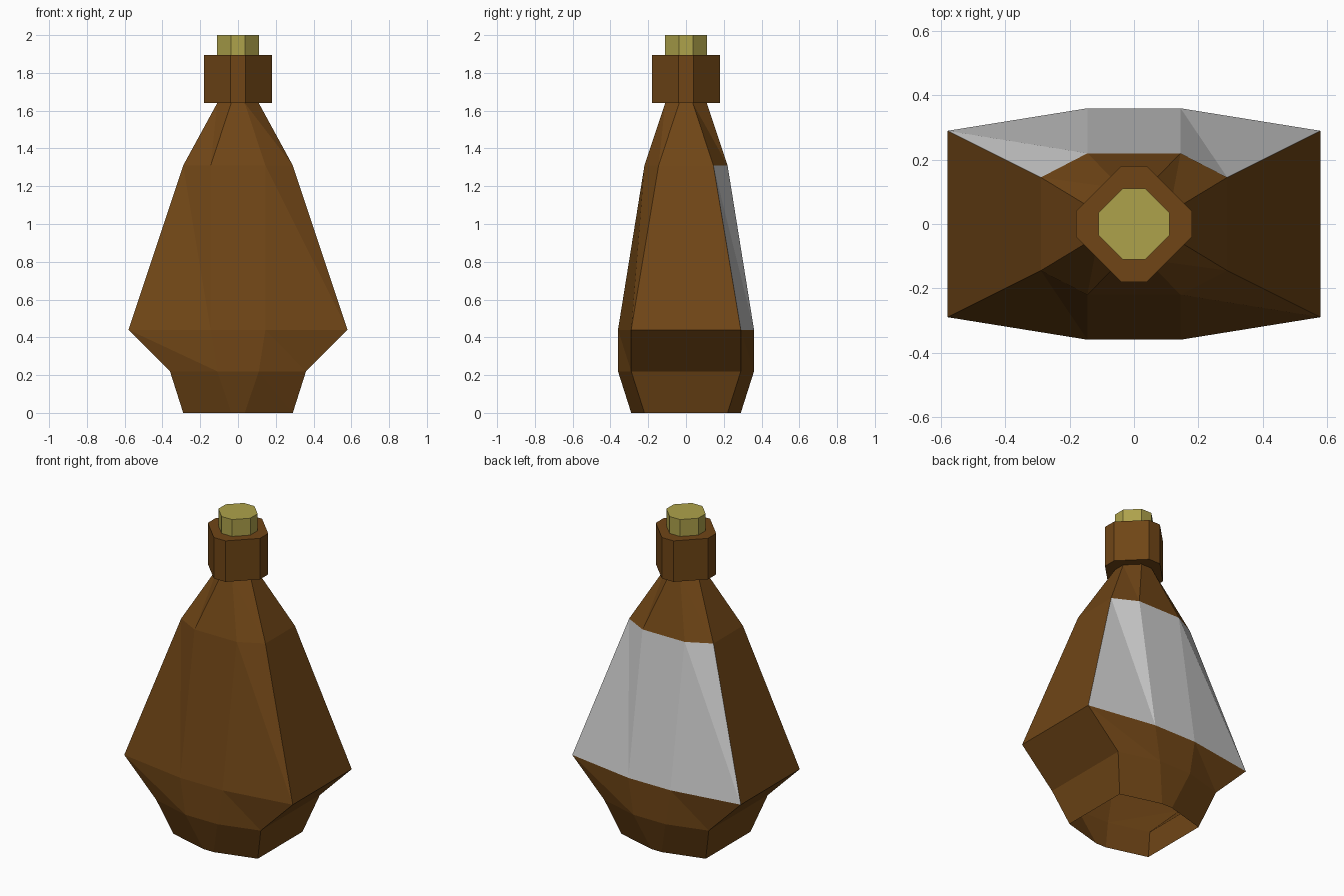
import bpy, bmesh

if "Cube" in bpy.data.objects:
    bpy.data.objects.remove(bpy.data.objects["Cube"])


def material(name, rgb):
    m = bpy.data.materials.new(name)
    m.diffuse_color = (*rgb, 1)
    m.use_nodes = True
    m.node_tree.nodes["Principled BSDF"].inputs["Base Color"].default_value = m.diffuse_color
    return m


brown = material("brown_glass", (0.16, 0.06, 0.008))
tan = material("cork_tan", (0.42, 0.36, 0.07))


# Eight-sided ring: side corners at (+-X, +-c), front/back corners at (+-a, +-d)
def ring(X, c, a, d, z):
    half = [(X, c), (a, d), (-a, d), (-X, c)]
    return [(x, y, z) for x, y in half + [(-x, -y) for x, y in half]]


def shell(name, rings, mat=None, keep=lambda band, i: True, cap=()):
    bm = bmesh.new()
    vs = [[bm.verts.new(p) for p in r] for r in rings]
    for b, (lo, hi) in enumerate(zip(vs, vs[1:])):
        for i in range(8):
            if keep(b, i):
                j = (i + 1) % 8
                bm.faces.new((lo[i], lo[j], hi[i]))
                bm.faces.new((lo[j], hi[j], hi[i]))
    if "top" in cap:
        bm.faces.new(vs[-1])
    bmesh.ops.delete(bm, geom=[v for v in bm.verts if not v.link_faces], context='VERTS')
    # merge flat triangle pairs back into quads
    bmesh.ops.dissolve_limit(bm, angle_limit=0.005, verts=bm.verts[:], edges=bm.edges[:])
    me = bpy.data.meshes.new(name)
    bm.to_mesh(me)
    bm.free()
    if mat:
        me.materials.append(mat)
    ob = bpy.data.objects.new(name, me)
    bpy.context.collection.objects.link(ob)
    return ob


def octagon(r, s, z):
    return ring(r, s, s, r, z)


# Bottle body, open underneath
body = [
    ring(0.29, 0.22, 0.036, 0.29, 0),
    ring(0.36, 0.29, 0.11, 0.36, 0.22),
    ring(0.58, 0.29, 0.145, 0.36, 0.44),
    ring(0.29, 0.145, 0.145, 0.22, 1.31),
    octagon(0.11, 0.036, 1.64),
]
is_label = lambda band, i: band == 2 and i in (0, 1, 2)
shell("bottle_body", body, brown, lambda b, i: not is_label(b, i))

# Grey label panel on the back
shell("back_label", body, None, is_label)

# Collar with flat underside and lip
shell("neck_collar", [octagon(0.11, 0.036, 1.64), octagon(0.18, 0.04, 1.64),
                      octagon(0.18, 0.04, 1.895), octagon(0.11, 0.036, 1.895)], brown)

# Stopper
shell("cork", [octagon(0.11, 0.036, 1.895), octagon(0.11, 0.036, 2.0)], tan, cap=("top",))
